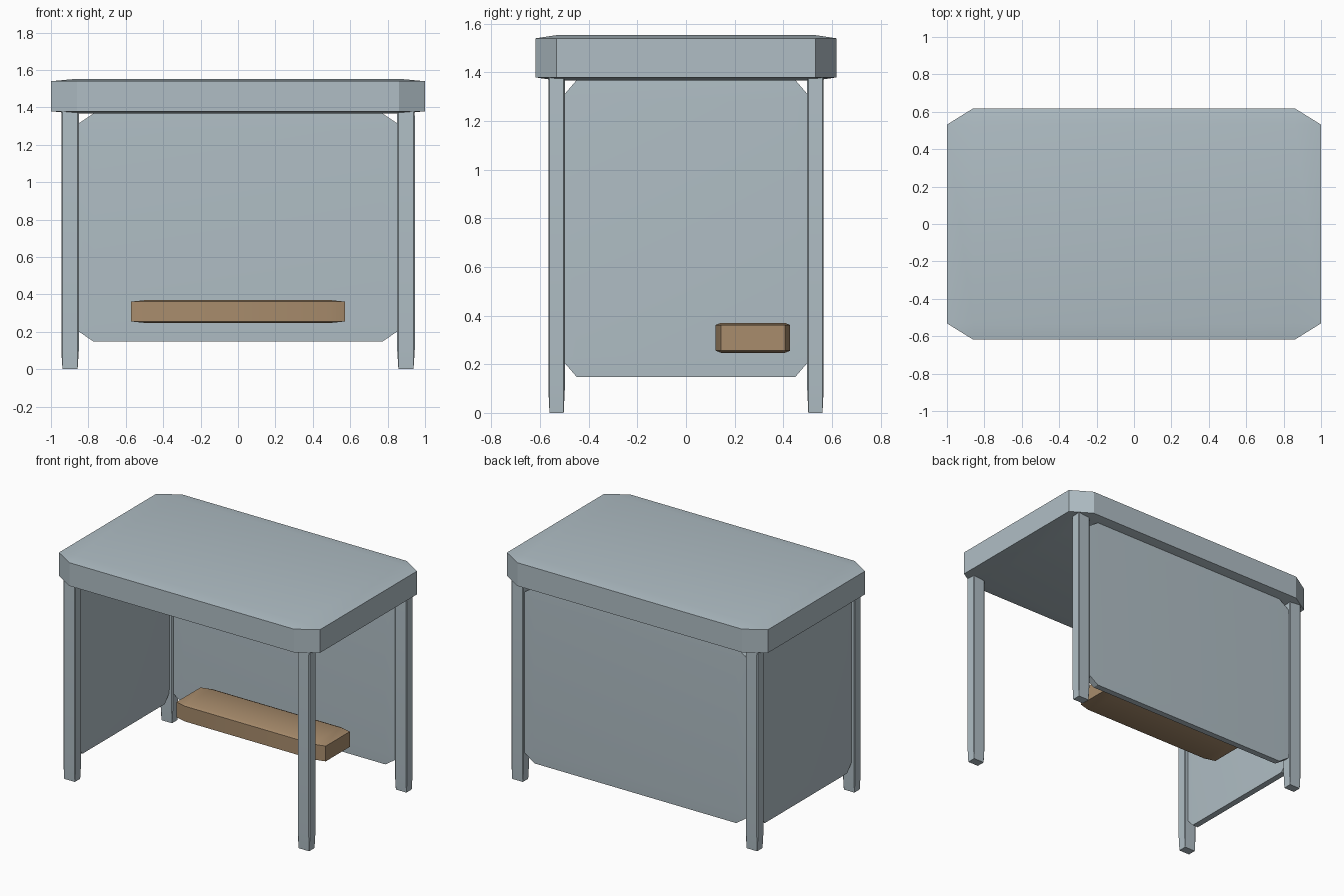
import bpy
import bmesh
from mathutils import Matrix, Vector

default = bpy.data.objects.get("Cube")
if default:
    bpy.data.objects.remove(default, do_unlink=True)


def make_material(name, rgb):
    mat = bpy.data.materials.new(name)
    mat.use_nodes = True
    mat.diffuse_color = (*rgb, 1)
    mat.node_tree.nodes["Principled BSDF"].inputs["Base Color"].default_value = (*rgb, 1)
    return mat


grey = make_material("blue grey", (0.434, 0.515, 0.558))
wood = make_material("wood", (0.392, 0.262, 0.150))


def block(name, low, high, mat):
    """Chamfered unit cube stretched to fill the box, so chamfers stretch along."""
    low, high = Vector(low), Vector(high)
    bm = bmesh.new()
    bmesh.ops.create_cube(bm, size=1)
    bmesh.ops.bevel(bm, geom=bm.edges[:], offset=0.07, segments=1,
                    affect='EDGES', profile=0.5)
    stretch = Matrix.Diagonal((*(high - low), 1))
    bm.transform(Matrix.Translation((low + high) / 2) @ stretch)
    bmesh.ops.recalc_face_normals(bm, faces=bm.faces[:])
    mesh = bpy.data.meshes.new(name)
    bm.to_mesh(mesh)
    bm.free()
    mesh.materials.append(mat)
    obj = bpy.data.objects.new(name, mesh)
    bpy.context.collection.objects.link(obj)
    bpy.ops.object.select_all(action='DESELECT')
    obj.select_set(True)
    bpy.context.view_layer.objects.active = obj
    bpy.ops.object.shade_smooth_by_angle()
    return obj


# Table top
block("table_top", (-1, -0.618, 1.366), (1, 0.618, 1.553), grey)

# Four legs, reaching up into the top
leg_x, leg_y = 0.898, 0.532
for y_name, sy in (("front", -1), ("back", 1)):
    for x_name, sx in (("right", -1), ("left", 1)):
        x, y = sx * leg_x, sy * leg_y
        block(f"{y_name}_{x_name}_leg", (x - 0.047, y - 0.034, 0),
              (x + 0.047, y + 0.034, 1.46), grey)

# Back panel and the single side panel; the other side stays open
half = 0.025
bottom, top = 0.148, 1.368
block("back_panel", (-leg_x, leg_y - half, bottom), (leg_x, leg_y + half, top), grey)
block("side_panel", (-leg_x - half, -0.523, bottom), (-leg_x + half, 0.523, top), grey)

# Low wooden shelf in front of the back panel
block("foot_shelf", (-0.572, 0.122, 0.247), (0.572, 0.428, 0.37), wood)
